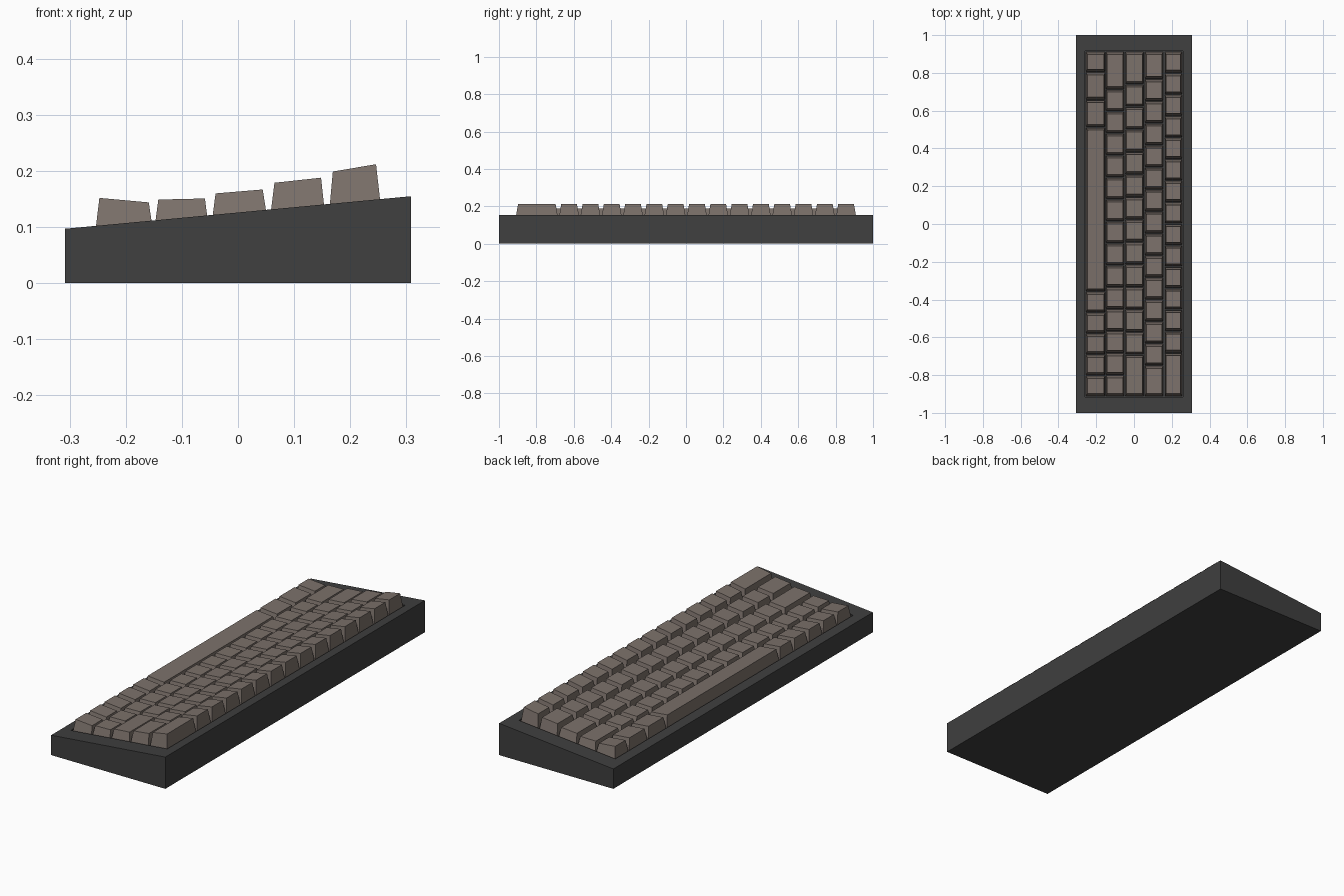
import bpy, bmesh

if "Cube" in bpy.data.objects:
    bpy.data.objects.remove(bpy.data.objects["Cube"])


def surface(x):
    """Height of the sloping case top at x."""
    return 0.126 + 0.094 * x


def material(name, color):
    mat = bpy.data.materials.new(name)
    mat.diffuse_color = (*color, 1)
    mat.use_nodes = True
    mat.node_tree.nodes["Principled BSDF"].inputs["Base Color"].default_value = mat.diffuse_color
    return mat


def loft(name, rings, mat):
    """Closed solid through a stack of four-corner rings."""
    bm = bmesh.new()
    loops = [[bm.verts.new(p) for p in ring] for ring in rings]
    bm.faces.new(loops[0][::-1])
    for a, b in zip(loops, loops[1:]):
        for i in range(4):
            j = (i + 1) % 4
            bm.faces.new((a[i], a[j], b[j], b[i]))
    bm.faces.new(loops[-1])
    bmesh.ops.recalc_face_normals(bm, faces=bm.faces)
    mesh = bpy.data.meshes.new(name)
    bm.to_mesh(mesh)
    bm.free()
    mesh.materials.append(mat)
    obj = bpy.data.objects.new(name, mesh)
    bpy.context.collection.objects.link(obj)
    return obj


def ring(x0, x1, y0, y1, z0, z1):
    """Rectangle sloping from z0 at x0 to z1 at x1."""
    return [(x0, y0, z0), (x1, y0, z1), (x1, y1, z1), (x0, y1, z0)]


def steps(first, last, count):
    return [first + (last - first) * i / count for i in range(count + 1)]


case_mat = material("dark_case", (0.05, 0.05, 0.05))
key_mat = material("warm_grey_keys", (0.2, 0.165, 0.145))

# Wedge case with a shallow tray for the keys
W, TX, TY, DEPTH = 0.308, 0.26, 0.917, 0.022
loft("case", [
    ring(-W, W, -1, 1, 0, 0),
    ring(-W, W, -1, 1, surface(-W), surface(W)),
    ring(-TX, TX, -TY, TY, surface(-TX), surface(TX)),
    ring(-TX, TX, -TY, TY, surface(-TX) - DEPTH, surface(TX) - DEPTH),
], case_mat)

# Each row: base x range, top x range, top heights, key boundaries along y
END = 0.913
rows = [
    ("bottom_row", (-0.254, -0.153), (-0.247, -0.159), (0.152, 0.144),
     [END, 0.804, 0.657, 0.512] + steps(-0.358, -END, 5)),
    ("shift_row", (-0.148, -0.054), (-0.142, -0.059), (0.149, 0.151),
     [END] + steps(0.713, -0.80, 13) + [-END]),
    ("home_row", (-0.046, 0.051), (-0.040, 0.044), (0.160, 0.167),
     [END] + steps(0.740, -0.692, 12) + [-END]),
    ("upper_row", (0.058, 0.154), (0.065, 0.148), (0.179, 0.188),
     [END] + steps(0.767, -0.75, 13) + [-END]),
    ("number_row", (0.163, 0.254), (0.169, 0.246), (0.199, 0.212),
     steps(END, -0.682, 14) + [-END]),
]

# Tapered keycaps standing in the tray
GAP, TAPER = 0.003, 0.012
for name, (bx0, bx1), (tx0, tx1), (tz0, tz1), cuts in rows:
    for n, (hi, lo) in enumerate(zip(cuts, cuts[1:])):
        y0, y1 = lo + GAP, hi - GAP
        loft(f"{name}_key_{n + 1}", [
            ring(bx0, bx1, y0, y1, surface(bx0) - DEPTH, surface(bx1) - DEPTH),
            ring(bx0, bx1, y0, y1, surface(bx0) - 0.008, surface(bx1) - 0.008),
            ring(tx0, tx1, y0 + TAPER, y1 - TAPER, tz0, tz1),
        ], key_mat)
